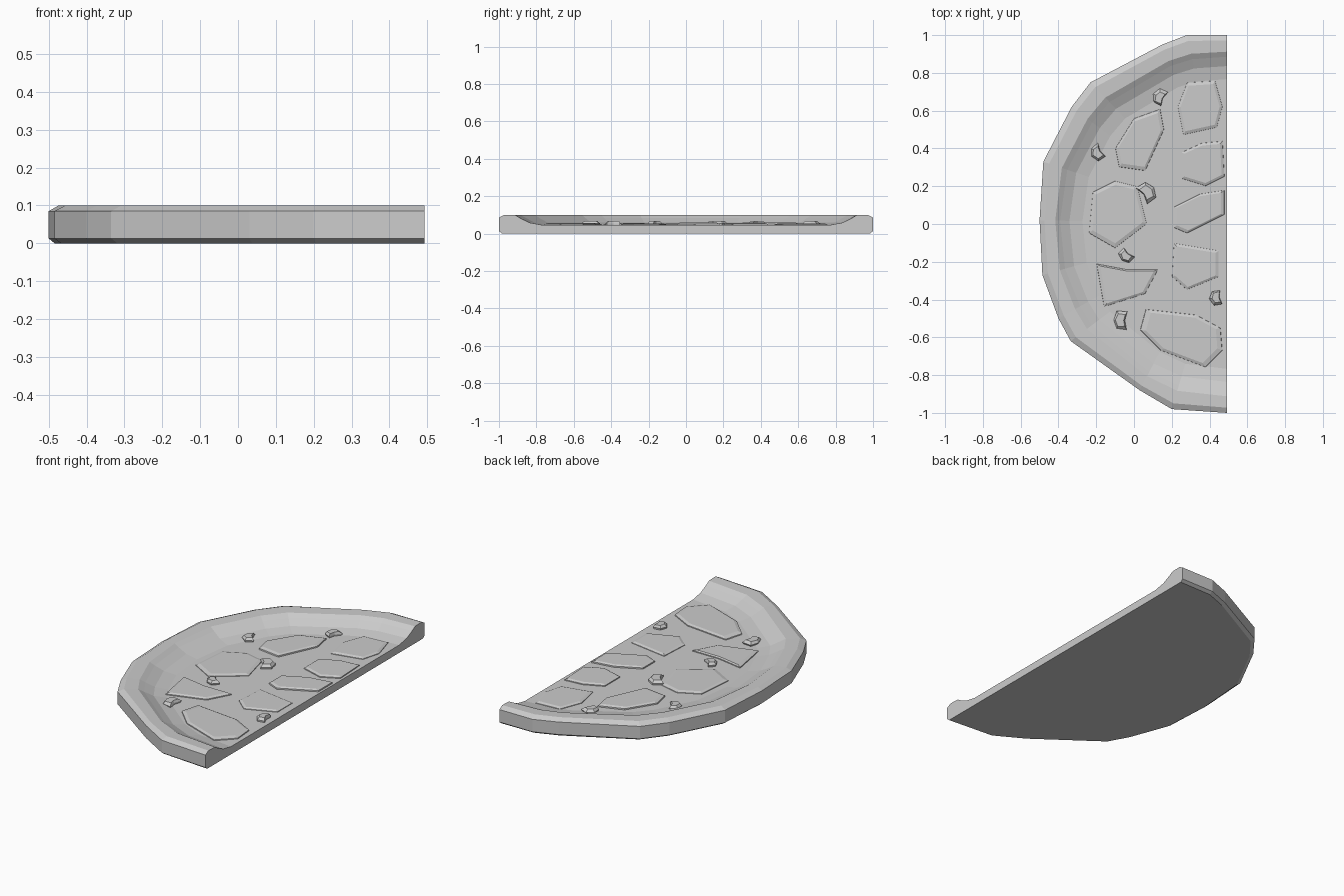
import bpy, bmesh, math, random
from mathutils import Vector

if "Cube" in bpy.data.objects:
    bpy.data.objects.remove(bpy.data.objects["Cube"])

random.seed(4)
CUT_X = 0.492
FLOOR = 0.045


def finish(bm, name):
    bmesh.ops.recalc_face_normals(bm, faces=bm.faces)
    me = bpy.data.meshes.new(name)
    bm.to_mesh(me)
    bm.free()
    ob = bpy.data.objects.new(name, me)
    bpy.context.collection.objects.link(ob)
    return ob


def bridge(bm, a, b, closed):
    n = len(a)
    for i in range(n if closed else n - 1):
        j = (i + 1) % n
        bm.faces.new((a[i], a[j], b[j], b[i]))


# Crust and base: half outline repeated as rings shrinking toward the cut centre
outline = [(CUT_X, 1.0), (0.28, 1.0), (0.15, 0.95), (-0.23, 0.75), (-0.33, 0.62),
           (-0.48, 0.33), (-0.5, 0.02), (-0.485, -0.27), (-0.40, -0.50),
           (-0.335, -0.62), (0.03, -0.88), (0.2, -0.98), (CUT_X, -1.0)]
section = [(0.985, 0.0), (1.0, 0.013), (1.0, 0.085), (0.975, 0.1),
           (0.92, 0.098), (0.895, 0.082), (0.845, 0.058), (0.775, FLOOR)]
bm = bmesh.new()
rings = []
for s, z in section:
    ring = []
    for x, y in outline:
        # inner rings are rounder than the rough outer edge
        d = Vector((x - CUT_X, y))
        round_mix = min(1.0, (1.0 - s) / 0.1) * 0.7
        r = d.length * (1 - round_mix) + 0.985 * round_mix
        p = d.normalized() * r * s
        ring.append(bm.verts.new((CUT_X + p.x, p.y, z)))
    rings.append(ring)
for a, b in zip(rings, rings[1:]):
    bridge(bm, a, b, False)
bm.faces.new(rings[0])
bm.faces.new(rings[-1])
bm.faces.new([r[0] for r in rings] + [r[-1] for r in reversed(rings)])
finish(bm, "crust_and_base")


# Flat topping slices with bevelled rims
def slab(name, pts, top):
    c = sum((Vector(p) for p in pts), Vector((0, 0))) / len(pts)
    bm = bmesh.new()
    loops = []
    for s, z in ((1.0, FLOOR - 0.01), (0.98, top - 0.006), (0.86, top)):
        loops.append([bm.verts.new((*(c + (Vector(p) - c) * s), z)) for p in pts])
    bridge(bm, loops[0], loops[1], True)
    bridge(bm, loops[1], loops[2], True)
    bm.faces.new(loops[0])
    bm.faces.new(loops[-1])
    finish(bm, name)


slices = [
    [(0.23, 0.62), (0.28, 0.75), (0.43, 0.76), (0.47, 0.62), (0.44, 0.51), (0.26, 0.47)],
    [(0.25, 0.38), (0.36, 0.43), (0.47, 0.44), (0.48, 0.25), (0.38, 0.20), (0.25, 0.24)],
    [(0.21, 0.09), (0.35, 0.16), (0.48, 0.18), (0.48, 0.05), (0.28, -0.05), (0.21, -0.02)],
    [(0.21, -0.10), (0.45, -0.14), (0.45, -0.28), (0.28, -0.35), (0.20, -0.28)],
    [(0.06, -0.45), (0.03, -0.56), (0.14, -0.67), (0.38, -0.76), (0.47, -0.67), (0.46, -0.55), (0.33, -0.48)],
    [(-0.10, 0.40), (0.0, 0.56), (0.14, 0.61), (0.16, 0.50), (0.06, 0.28), (-0.08, 0.30)],
    [(-0.24, -0.05), (-0.22, 0.17), (-0.10, 0.23), (0.02, 0.20), (0.07, 0.0), (-0.10, -0.13)],
    [(-0.20, -0.21), (-0.04, -0.24), (0.13, -0.24), (0.06, -0.37), (-0.16, -0.44)],
]
for i, pts in enumerate(slices):
    slab(f"topping_slice_{i + 1}", pts, 0.054 + 0.002 * (i % 3))


# Small notched crumbs of topping
def crumb(name, x, y, turn, size):
    radii = [1.0, 1.0, 0.9, 1.0, 1.0, 0.3]
    bm = bmesh.new()
    loops = []
    for s, z in ((0.9, FLOOR - 0.01), (1.0, 0.054), (0.7, 0.067)):
        loop = []
        for k, r in enumerate(radii):
            a = turn + k * math.tau / len(radii)
            q = r * s * size * random.uniform(0.9, 1.1)
            loop.append(bm.verts.new((x + q * math.cos(a), y + q * math.sin(a), z)))
        loops.append(loop)
    bridge(bm, loops[0], loops[1], True)
    bridge(bm, loops[1], loops[2], True)
    bm.faces.new(loops[0])
    bm.faces.new(loops[-1])
    finish(bm, name)


crumbs = [(0.14, 0.67, 0.6, 0.045), (-0.19, 0.38, 1.6, 0.045), (0.065, 0.165, 4.8, 0.058),
          (-0.04, -0.165, 1.9, 0.042), (-0.065, -0.51, 1.0, 0.052), (0.44, -0.39, 1.2, 0.045)]
for i, c in enumerate(crumbs):
    crumb(f"crumb_{i + 1}", *c)
